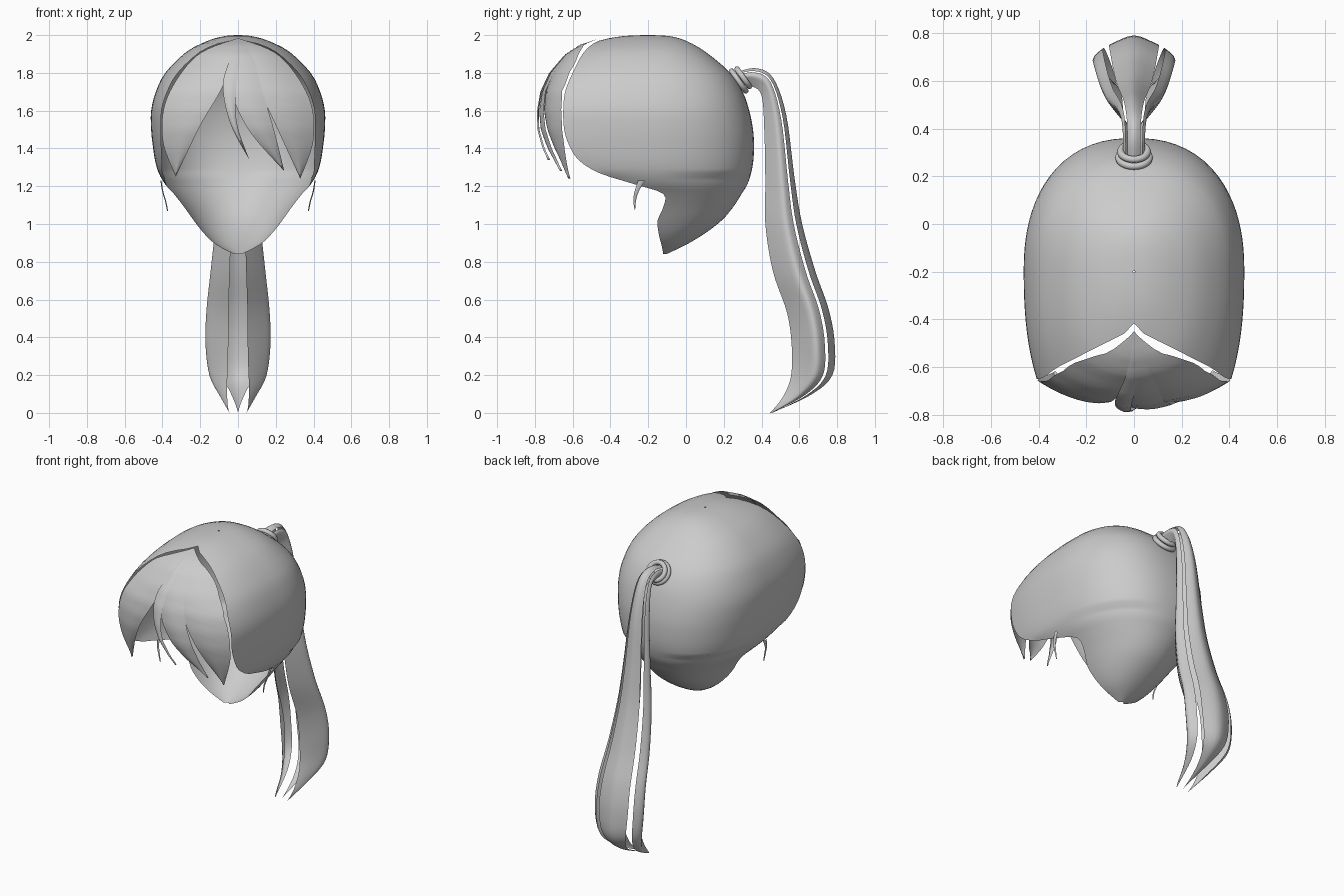
import bpy, bmesh, math
from mathutils import Vector

if "Cube" in bpy.data.objects:
    bpy.data.objects.remove(bpy.data.objects["Cube"])


def smooth(pts, per):
    """Catmull-Rom resampling of tuples of any length."""
    out = []
    for i in range(len(pts) - 1):
        p0, p1, p2 = pts[max(i - 1, 0)], pts[i], pts[i + 1]
        p3 = pts[min(i + 2, len(pts) - 1)]
        for k in range(per):
            t = k / per
            out.append(tuple(
                0.5 * (2 * b + (c - a) * t + (2 * a - 5 * b + 4 * c - d) * t * t
                       + (3 * b - a - 3 * c + d) * t ** 3)
                for a, b, c, d in zip(p0, p1, p2, p3)))
    return out + [tuple(pts[-1])]


def lookup(table, z):
    """Linear lookup in a table sorted by falling z."""
    if z >= table[0][0]:
        return table[0][1:]
    for a, b in zip(table, table[1:]):
        if z >= b[0]:
            t = (a[0] - z) / (a[0] - b[0])
            return [p + (q - p) * t for p, q in zip(a[1:], b[1:])]
    return table[-1][1:]


def loft(name, rows):
    """Skin a grid of points into a smooth open sheet."""
    bm = bmesh.new()
    grid = [[bm.verts.new(p) for p in r] for r in rows]
    for r, s in zip(grid, grid[1:]):
        for j in range(len(r) - 1):
            bm.faces.new((r[j], r[j + 1], s[j + 1], s[j]))
    bmesh.ops.remove_doubles(bm, verts=bm.verts, dist=0.0008)
    bmesh.ops.recalc_face_normals(bm, faces=bm.faces)
    me = bpy.data.meshes.new(name)
    bm.to_mesh(me)
    bm.free()
    for p in me.polygons:
        p.use_smooth = True
    ob = bpy.data.objects.new(name, me)
    bpy.context.collection.objects.link(ob)
    return ob


# Hair cap: horizontal slices (z, half width, back y, front radius, cut y, centre y)
CAP = [
    (2.00, .004, -.196, .004, -.204, -.20),
    (1.995, .07, -.09, .13, -.33, -.20),
    (1.97, .16, .00, .265, -.46, -.20),
    (1.91, .275, .105, .45, -.54, -.20),
    (1.80, .385, .235, .62, -.60, -.20),
    (1.70, .435, .30, .74, -.64, -.20),
    (1.60, .46, .335, .80, -.65, -.20),
    (1.50, .46, .355, .80, -.645, -.20),
    (1.42, .452, .36, .80, -.62, -.20),
    (1.34, .44, .357, .76, -.57, -.20),
    (1.27, .42, .345, .70, -.46, -.19),
    (1.21, .385, .325, .60, -.27, -.16),
    (1.16, .34, .295, .50, -.12, -.13),
    (1.09, .285, .25, .50, -.12, -.13),
    (1.02, .235, .19, .50, -.15, -.13),
    (0.95, .18, .10, .50, -.145, -.13),
    (0.89, .115, .00, .50, -.13, -.13),
    (0.84, .02, -.105, .50, -.12, -.13),
]
rows = []
for z, w, yb, F, cut, yc in smooth(CAP, 3):
    n = 2.35 if z > 1.25 else 2.1
    D = max(yb - yc, .004)
    d = cut - yc
    ratio = min(abs(d) / (D if d > 0 else F), 1)
    amax = math.atan2(w * (1 - ratio ** n) ** (1 / n), d)
    row = []
    for j in range(61):
        a = amax * (j / 30 - 1)
        s, c = math.sin(a), math.cos(a)
        r = (abs(s / w) ** n + abs(c / (D if c > 0 else F)) ** n) ** (-1 / n)
        row.append((r * s, yc + r * c, z))
    rows.append(row)
loft("hair_cap", rows)

# Fringe: locks drawn in the front view, laid on a curved forehead surface
FOREHEAD = [(1.985, -.45, 1.5), (1.95, -.555, 1.5), (1.9, -.63, 1.4), (1.8, -.71, 1.0),
            (1.7, -.752, .72), (1.6, -.768, .68), (1.5, -.763, .65), (1.4, -.735, .6),
            (1.3, -.69, .5), (1.2, -.64, .4)]
TOP = (0, 1.985)
LOCKS = {
    "fringe_left": ([TOP, (-.22, 1.89), (-.375, 1.67), (-.40, 1.45), (-.33, 1.25)],
                    [TOP, (-.035, 1.88), (-.085, 1.72), (-.20, 1.52), (-.33, 1.25)], 0),
    "fringe_middle_lock": ([TOP, (-.04, 1.88), (-.08, 1.73), (-.04, 1.53), (.06, 1.34)],
                           [TOP, (.01, 1.88), (-.01, 1.72), (-.005, 1.53), (.06, 1.34)], -.014),
    "fringe_inner_lock": ([TOP, (-.03, 1.88), (-.045, 1.73), (.055, 1.5), (.245, 1.28)],
                          [TOP, (.08, 1.88), (.13, 1.70), (.19, 1.5), (.245, 1.28)], -.004),
    "fringe_right": ([TOP, (.06, 1.88), (.115, 1.71), (.215, 1.49), (.33, 1.24)],
                     [TOP, (.22, 1.89), (.375, 1.67), (.40, 1.45), (.33, 1.24)], 0),
}
for name, (left, right, off) in LOCKS.items():
    rows = []
    L, R = smooth(left, 7), smooth(right, 7)
    for i, (a, b) in enumerate(zip(L, R)):
        f = i / (len(L) - 1)
        row = []
        for j in range(11):
            u = j / 10
            x, z = a[0] + (b[0] - a[0]) * u, a[1] + (b[1] - a[1]) * u
            yc, k = lookup(FOREHEAD, z)
            bulge = .012 * f * math.sin(math.pi * u)
            row.append((x, yc + k * x * x + off * min(1, 2 * f) - bulge, z))
        rows.append(row)
    loft(name, rows)

# Thin wisps in front of the ears
for side, s in (("left", -1), ("right", 1)):
    path = smooth([(.405, -.235, 1.23, .018), (.395, -.262, 1.17, .011),
                   (.38, -.272, 1.12, .007), (.37, -.27, 1.07, .0005)], 4)
    loft("wisp_" + side, [[(s * x, y - h, z), (s * (x + .006), y, z), (s * x, y + h, z)]
                          for x, y, z, h in path])

# Hair tie: two stacked rings tilted up and back
axis = Vector((0, .14, .1)).normalized()
for i, (off, major) in enumerate(((-.014, .064), (.016, .056))):
    bpy.ops.mesh.primitive_torus_add(
        location=Vector((0, .29, 1.765)) + axis * off,
        rotation=axis.to_track_quat('Z', 'Y').to_euler(),
        major_radius=major, minor_radius=.015, major_segments=32, minor_segments=10)
    bpy.context.object.name = "hair_tie_%d" % (i + 1)
    bpy.ops.object.shade_smooth()

# Ponytail: (inner y, inner z, outer y, outer z, half width, tip taper)
TAIL = [
    (.29, 1.735, .26, 1.80, .045, 0),
    (.345, 1.73, .365, 1.825, .046, 0),
    (.40, 1.68, .46, 1.775, .052, 0),
    (.415, 1.48, .53, 1.58, .07, 0),
    (.42, 1.22, .575, 1.24, .095, 0),
    (.42, 1.0, .615, 1.0, .118, 0),
    (.46, .75, .685, .75, .145, 0),
    (.535, .53, .755, .55, .167, 0),
    (.56, .35, .787, .37, .172, 0),
    (.555, .19, .775, .20, .152, .12),
    (.51, .08, .66, .095, .10, .45),
    (.445, .0, .455, .0, .05, 1),
]
STRANDS = {
    "ponytail_back": ([(-.6, .84), (0, 1), (.6, .84)], 0),
    "ponytail_right": ([(.3, 0), (.72, .3), (1, .57), (.76, .77)], .9),
    "ponytail_left": ([(-.3, 0), (-.72, .3), (-1, .57), (-.76, .77)], -.9),
}
for name, (section, tip) in STRANDS.items():
    rows = []
    for yi, zi, yo, zo, w, s in smooth(TAIL, 5):
        row = []
        for u, v in smooth(section, 4):
            x = w * (u + (tip - u) * s)
            row.append((x, yi + (yo - yi) * v, max(zi + (zo - zi) * v, 0)))
        rows.append(row)
    loft(name, rows)
